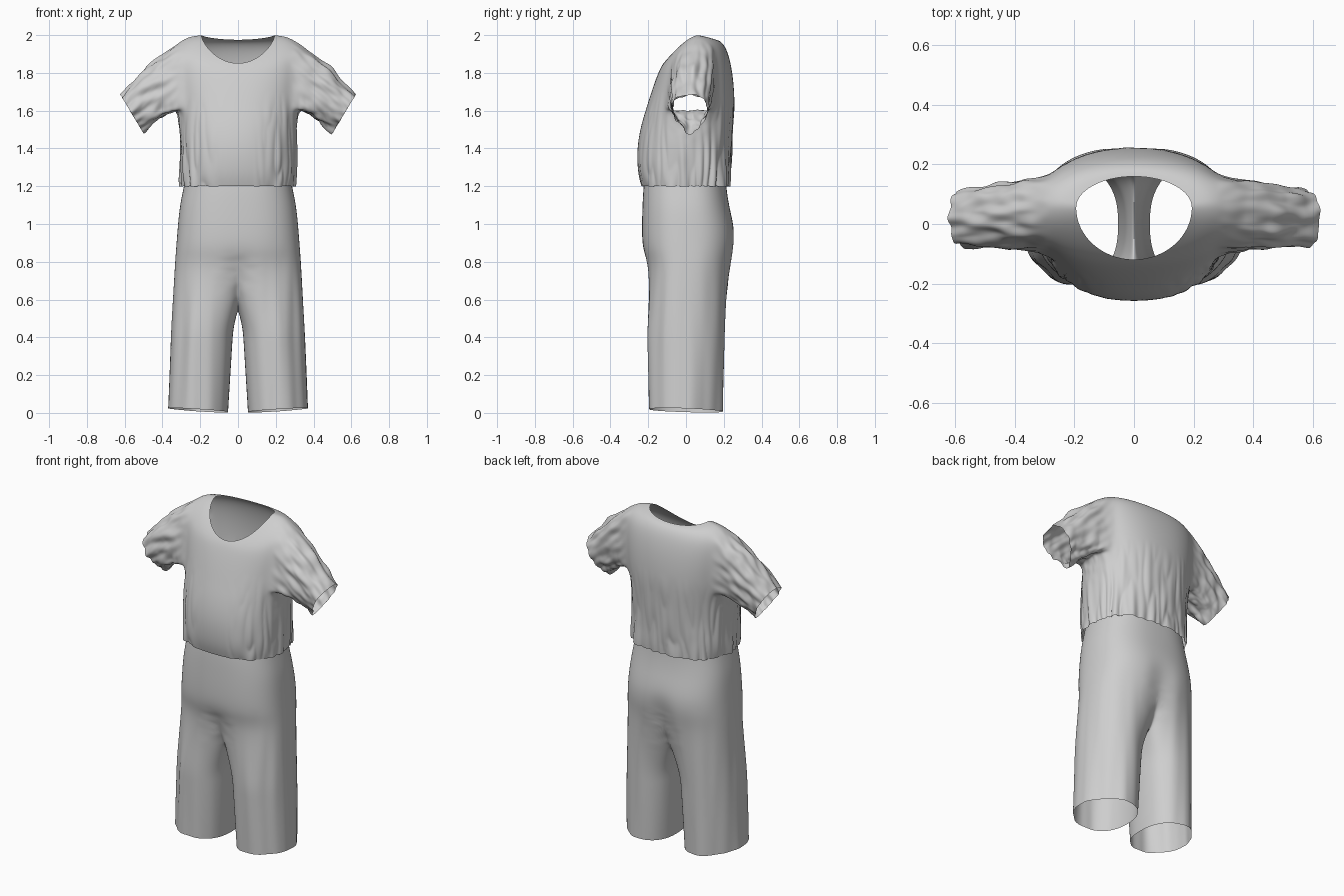
import bpy, bmesh, math
from mathutils import Vector, noise

if "Cube" in bpy.data.objects:
    bpy.data.objects.remove(bpy.data.objects["Cube"])

COLS = 16  # cells in a half ring, front centre to back centre

cloth = bpy.data.materials.new("grey_cloth")
cloth.use_nodes = True
cloth.diffuse_color = (0.62, 0.62, 0.62, 1)
cloth.node_tree.nodes["Principled BSDF"].inputs["Base Color"].default_value = (0.62, 0.62, 0.62, 1)


def half_ring(z_front, z_side, z_back, width, front, mid, back, power):
    """Left half of a body cross-section, from front centre to back centre."""
    pts = []
    for i in range(COLS + 1):
        a = math.pi * (i / COLS - 0.5)
        s = abs(math.sin(a))
        c = 0 if i in (0, COLS) else math.cos(a)
        y_end, z_end = (front, z_front) if a < 0 else (back, z_back)
        pts.append(Vector((width * c ** power, mid + (y_end - mid) * s ** power,
                           z_side + (z_end - z_side) * s ** 1.4)))
    return pts


def add_row(bm, pts):
    return [bm.verts.new(p) for p in pts]


def skin(bm, a, b, closed=False, skip=()):
    n = len(a)
    for i in range(n if closed else n - 1):
        if i not in skip:
            j = (i + 1) % n
            bm.faces.new((a[i], a[j], b[j], b[i]))


def tube(bm, loop, target, steps, bulge=0.0):
    """Carry a closed loop of vertices over to a target loop of points."""
    start = [v.co.copy() for v in loop]
    for k in range(1, steps + 1):
        t = k / steps
        lift = Vector((0, 0, bulge * math.sin(math.pi * t)))
        row = add_row(bm, [p.lerp(q, t) + lift for p, q in zip(start, target)])
        skin(bm, loop, row, closed=True)
        loop = row
    return loop


def finish(name, bm, wrinkle):
    """Mirror, smooth and crumple the half garment."""
    bmesh.ops.mirror(bm, geom=bm.verts[:] + bm.edges[:] + bm.faces[:], axis='X', merge_dist=0.0005)
    bmesh.ops.remove_doubles(bm, verts=bm.verts[:], dist=0.0005)
    bmesh.ops.recalc_face_normals(bm, faces=bm.faces[:])
    bm.normal_update()
    out = sum(f.normal.xy.dot(f.calc_center_median().xy) * f.calc_area() for f in bm.faces)
    if out < 0:
        bmesh.ops.reverse_faces(bm, faces=bm.faces[:])
    mesh = bpy.data.meshes.new(name)
    bm.to_mesh(mesh)
    bm.free()
    obj = bpy.data.objects.new(name, mesh)
    bpy.context.collection.objects.link(obj)
    sub = obj.modifiers.new("smooth", 'SUBSURF')
    sub.levels = sub.render_levels = 3
    graph = bpy.context.evaluated_depsgraph_get()
    dense = bpy.data.meshes.new_from_object(obj.evaluated_get(graph))
    obj.modifiers.clear()
    obj.data = dense
    dense.name = name
    moves = [v.normal * wrinkle(v.co) for v in dense.vertices]
    for v, m in zip(dense.vertices, moves):
        v.co += m
    dense.materials.clear()
    dense.materials.append(cloth)
    for p in dense.polygons:
        p.use_smooth = True


def clamp(x):
    return max(0.0, min(1.0, x))


def shirt_wrinkle(p):
    # gathers above the waist, crumpled folds along the sleeves
    side = 1 if p.y > 0 else clamp((abs(p.x) - 0.08) / 0.12)
    gather = clamp(1 - (p.z - 1.2) / 0.5) * side
    folds = abs(noise.noise(Vector((p.x * 22, p.y * 22, p.z * 3)))) - 0.15
    sleeve = clamp((abs(p.x) - 0.28) / 0.12) * clamp((p.z - 1.4) / 0.1)
    along = abs(p.x) * 0.74 - p.z * 0.67
    across = abs(p.x) * 0.67 + p.z * 0.74
    crumple = noise.noise(Vector((along * 11, across * 26, p.y * 26 + math.copysign(5, p.x))))
    return 0.03 * gather * folds + 0.016 * sleeve * crumple


def trouser_wrinkle(p):
    # soft upright folds on the legs, small creases at the crotch
    leg = clamp((0.9 - p.z) / 0.4) * clamp((abs(p.x) - 0.06) / 0.1)
    folds = noise.noise(Vector((p.x * 14, p.y * 14, p.z * 1.5)))
    crotch = clamp(1 - abs(p.z - 0.72) / 0.15) * clamp(1 - abs(p.x) / 0.15)
    crease = noise.noise(Vector((p.x * 12, p.y * 12, p.z * 40)))
    return 0.006 * leg * folds + 0.006 * crotch * crease


# shirt: front z, side z, back z, half width, front y, middle y, back y, roundness
SHIRT = [
    (1.20, 1.20, 1.20, 0.298, -0.237, 0.00, 0.230, 0.82),
    (1.27, 1.27, 1.27, 0.306, -0.257, 0.00, 0.237, 0.85),
    (1.40, 1.40, 1.40, 0.308, -0.262, 0.00, 0.243, 0.9),
    (1.52, 1.52, 1.52, 0.313, -0.240, 0.01, 0.250, 0.9),
    (1.61, 1.61, 1.61, 0.325, -0.212, 0.02, 0.257, 0.9),
    (1.69, 1.72, 1.70, 0.335, -0.187, 0.03, 0.257, 0.9),
    (1.76, 1.84, 1.82, 0.345, -0.163, 0.04, 0.245, 0.9),
    (1.81, 1.95, 1.92, 0.335, -0.143, 0.05, 0.220, 0.9),
    (1.835, 1.995, 1.967, 0.265, -0.130, 0.06, 0.188, 0.95),
    (1.85, 2.00, 1.975, 0.195, -0.120, 0.055, 0.160, 1.0),
]
LOW, HIGH, FRONT, BACK = 4, 7, 5, 11  # armhole rows and columns

bm = bmesh.new()
rows = [add_row(bm, half_ring(*r)) for r in SHIRT]
for k in range(len(rows) - 1):
    skin(bm, rows[k], rows[k + 1], skip=range(FRONT, BACK) if LOW <= k < HIGH else ())

# sleeve, from the armhole out to the slanted cuff, with a ridge at the front
armhole = rows[LOW][FRONT:BACK + 1] + [rows[k][BACK] for k in range(LOW + 1, HIGH)]
armhole += rows[HIGH][FRONT:BACK + 1][::-1] + [rows[k][FRONT] for k in range(HIGH - 1, LOW, -1)]
cuff = []
for i in range(len(armhole)):
    a = math.tau * (i - (BACK - FRONT) / 2) / len(armhole)
    reach = (0.08 - 0.035 * math.cos(a)) * (1.25 if math.sin(a) < 0 else 1)
    cuff.append(Vector((0.56, 0.028 + reach * math.sin(a), 1.58))
                - Vector((0.062, 0, 0.104)) * math.cos(a))
tube(bm, armhole, cuff, 5, bulge=0.02)
finish("shirt", bm, shirt_wrinkle)

# trousers: z, half width, front y, back y
TROUSERS = [
    (1.23, 0.282, -0.222, 0.212),
    (1.17, 0.294, -0.228, 0.217),
    (1.08, 0.312, -0.232, 0.232),
    (0.96, 0.322, -0.235, 0.262),
    (0.86, 0.330, -0.230, 0.258),
    (0.78, 0.336, -0.205, 0.242),
]
bm = bmesh.new()
rows = [add_row(bm, half_ring(z, z, z, w, f, 0.0, b, 0.8)) for z, w, f, b in TROUSERS]
for a, b in zip(rows, rows[1:]):
    skin(bm, a, b)
# cleft at the seat and dip at the front of the crotch
for row in rows[-2:]:
    row[-1].co.y -= 0.025
rows[-1][0].co.y += 0.02

# crotch seam joins back centre to front centre, closing the leg loop
BRIDGE = 8
front, back = rows[-1][0].co, rows[-1][-1].co
seam = []
for i in range(1, BRIDGE):
    p = back.lerp(front, i / BRIDGE)
    p.z -= 0.23 * math.sin(math.pi * i / BRIDGE) ** 0.4
    seam.append(p)
leg = rows[-1] + add_row(bm, seam)


def leg_ring(centre, width, depth, z, tilt, taper):
    """Leg cross-section, cut away at the outer back, creased at the outer front."""
    pts = []
    for i in range(len(leg)):
        if i <= COLS:
            a = math.radians(-135 + 270 * i / COLS)
        else:
            a = math.radians(135 + 90 * (i - COLS) / BRIDGE)
        c, s = math.cos(a), math.sin(a)
        power = taper if c > 0 and s > 0 else 0.85
        c, s = (math.copysign(abs(v) ** power, v) for v in (c, s))
        pull = 0.9 if i == 5 else 1
        pts.append(Vector((centre + width * c * pull, depth * s * pull, z + tilt * (c - 0.6 * s))))
    return pts


knee = tube(bm, leg, leg_ring(0.19, 0.165, 0.206, 0.44, 0, 1.1), 2)
tube(bm, knee, leg_ring(0.212, 0.16, 0.197, 0.014, 0.01, 1.3), 5)
finish("trousers", bm, trouser_wrinkle)
